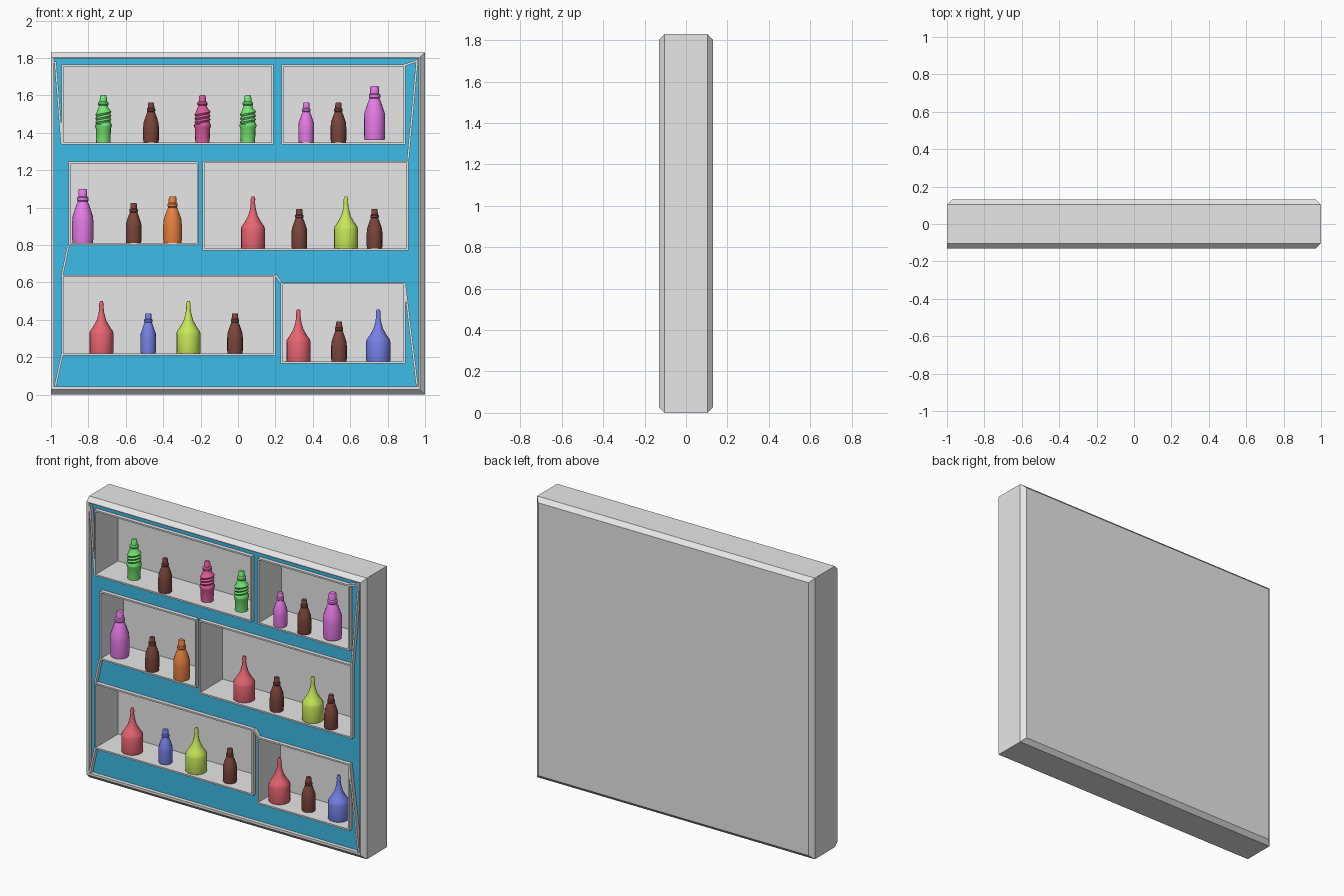
import bpy, bmesh, math
from mathutils import Matrix, Vector

cube = bpy.data.objects.get("Cube")
if cube:
    bpy.data.objects.remove(cube, do_unlink=True)


def material(name, r, g, b):
    m = bpy.data.materials.new(name)
    m.use_nodes = True
    m.diffuse_color = (r, g, b, 1)
    m.node_tree.nodes["Principled BSDF"].inputs["Base Color"].default_value = (r, g, b, 1)
    return m


grey = material("light grey", .8, .8, .8)
teal = material("panel blue", .053, .56, .9)
green = material("green", .17, .8, .17)
brown = material("brown", .2, .06, .045)
purple = material("purple", .8, .2, .8)
magenta = material("magenta", .75, .11, .35)
orange = material("orange", .8, .22, .05)
red = material("red", .8, .13, .17)
lime = material("lime", .57, .8, .1)
violet = material("violet blue", .18, .22, .8)


def finish(name, bm, *mats):
    bmesh.ops.recalc_face_normals(bm, faces=bm.faces)
    me = bpy.data.meshes.new(name)
    bm.to_mesh(me)
    bm.free()
    for m in mats:
        me.materials.append(m)
    ob = bpy.data.objects.new(name, me)
    bpy.context.collection.objects.link(ob)
    return ob


def add_box(bm, x0, x1, y0, y1, z0, z1):
    size = Matrix.Diagonal((x1 - x0, y1 - y0, z1 - z0, 1))
    centre = Vector((x0 + x1, y0 + y1, z0 + z1)) / 2
    bmesh.ops.create_cube(bm, size=1, matrix=Matrix.Translation(centre) @ size)


def cut(target, bm):
    cutter = finish("cutter", bm, grey)
    cutter.hide_render = True
    mod = target.modifiers.new("cut", 'BOOLEAN')
    mod.operation = 'DIFFERENCE'
    mod.solver = 'EXACT'
    mod.object = cutter
    bpy.context.view_layer.objects.active = target
    bpy.ops.object.modifier_apply(modifier=mod.name)
    bpy.data.objects.remove(cutter, do_unlink=True)


FRONT, PANEL, POCKET_BACK, RIM = -.13, -.105, .1, .01

# Compartments: left, right, bottom, top
pockets = [(-.944, .19, 1.337, 1.765), (.232, .895, 1.337, 1.765),
           (-.906, -.21, .8, 1.246), (-.19, .912, .77, 1.25),
           (-.944, .2, .21, .64), (.227, .895, .166, .6)]

# Cabinet: chamfered slab, all but one front edge
bm = bmesh.new()
add_box(bm, -1, 1, FRONT, -FRONT, 0, 1.83)
edges = []
for e in bm.edges:
    a, b = (v.co for v in e.verts)
    sharp_side = a.x < 0 and b.x < 0 and a.y < 0
    if a.y * b.y > 0 and not sharp_side:
        edges.append(e)
bmesh.ops.bevel(bm, geom=edges, offset=.027, segments=1, affect='EDGES')
cabinet = finish("cabinet", bm, grey, teal)

# Recessed front panel, then the compartments
bm = bmesh.new()
add_box(bm, -.983, .966, -.3, PANEL, .042, 1.798)
cut(cabinet, bm)
bm = bmesh.new()
for x0, x1, z0, z1 in pockets:
    add_box(bm, x0 + RIM, x1 - RIM, -.3, POCKET_BACK, z0 + RIM, z1 - RIM)
cut(cabinet, bm)
for p in cabinet.data.polygons:
    on_panel = p.normal.y < -.9 and abs(p.center.y - PANEL) < .003
    p.material_index = 1 if on_panel else 0

# Raised rims around the compartments
bm = bmesh.new()
for x0, x1, z0, z1 in pockets:
    for xa, xb in ((x0, x0 + RIM), (x1 - RIM, x1)):
        add_box(bm, xa, xb, FRONT, PANEL, z0, z1)
    for za, zb in ((z0, z0 + RIM), (z1 - RIM, z1)):
        add_box(bm, x0 + RIM, x1 - RIM, FRONT, PANEL, za, zb)
finish("compartment_rims", bm, grey)

# Slanted ribs joining rims to the frame
bm = bmesh.new()
for xa, za, xb, zb in [(-.977, 1.78, -.942, 1.34), (-.977, .045, -.94, .215),
                       (-.94, .64, -.906, .8), (.958, 1.79, .908, 1.25),
                       (.89, .6, .958, .045), (.89, 1.762, .96, 1.785),
                       (.2, .64, .23, .6)]:
    a, b = Vector((xa, 0, za)), Vector((xb, 0, zb))
    d = b - a
    side = Vector((d.z, 0, -d.x)).normalized() * .006
    face = bm.faces.new([bm.verts.new(p + s + Vector((0, PANEL, 0)))
                         for p, s in ((a, side), (b, side), (b, -side), (a, -side))])
    top = bmesh.ops.extrude_face_region(bm, geom=[face])["geom"]
    bmesh.ops.translate(bm, vec=(0, FRONT - PANEL, 0),
                        verts=[v for v in top if isinstance(v, bmesh.types.BMVert)])
finish("slanted_ribs", bm, grey)

# Bottle profiles: radius, height as fractions
slim = [(.94, 0), (1, .08), (1, .38), (.96, .5), (.62, .7), (.46, .77),
        (.54, .79), (.54, .84), (.42, .86), (.4, .98), (.33, 1)]
cone = [(.96, 0), (1, .03), (1, .38), (.94, .43), (.72, .5), (.4, .63),
        (.24, .76), (.18, .87), (.19, .95), (.12, 1)]
ribbed = [(.85, 0), (.9, .3), (1, .34), (1, .38)]
ribbed += [(.96 if i % 2 else .82, .42 + .04 * i) for i in range(7)]
ribbed += [(.62, .72), (.52, .78), (.62, .8), (.62, .84), (.45, .87), (.38, .98), (.3, 1)]


def bottle(name, profile, mat, x, y, z, radius, height, sides=16):
    bm = bmesh.new()
    rings = []
    for r, h in profile:
        tilt = .03 if profile is ribbed and .4 < h < .7 else 0
        ring = []
        for i in range(sides):
            a = math.tau * i / sides
            ring.append(bm.verts.new((radius * r * math.cos(a), radius * r * math.sin(a),
                                      height * (h + tilt * math.cos(a)))))
        rings.append(ring)
    for low, high in zip(rings, rings[1:]):
        for i in range(sides):
            j = (i + 1) % sides
            bm.faces.new((low[i], low[j], high[j], high[i]))
    bm.faces.new(rings[0])
    bm.faces.new(rings[-1])
    ob = finish(name, bm, mat)
    ob.location = (x, y, z)
    bpy.ops.object.select_all(action='DESELECT')
    ob.select_set(True)
    bpy.context.view_layer.objects.active = ob
    bpy.ops.object.shade_smooth_by_angle(angle=math.radians(35))


sizes = {"small": (slim, .042, .215), "medium": (slim, .05, .25), "large": (slim, .057, .29),
         "ribbed": (ribbed, .045, .255), "cone": (cone, .065, .28)}

# Shelves of bottles: floor height, then kind, colour, x, y
shelves = [
    (1.346, [("ribbed", green, -.72, -.04), ("small", brown, -.465, -.085),
             ("ribbed", magenta, -.19, -.045), ("ribbed", green, .053, -.04),
             ("small", purple, .365, -.085), ("small", brown, .537, -.085)]),
    (1.36, [("large", purple, .73, -.07)]),
    (.809, [("large", purple, -.83, -.03), ("small", brown, -.558, -.085),
            ("medium", orange, -.35, -.08)]),
    (.778, [("cone", red, .08, -.05), ("small", brown, .328, -.07),
            ("cone", lime, .577, -.055), ("small", brown, .73, -.085)]),
    (.219, [("cone", red, -.73, -.045), ("small", violet, -.48, -.06),
            ("cone", lime, -.265, -.05), ("small", brown, -.016, -.06)]),
    (.175, [("cone", red, .323, -.035), ("small", brown, .54, -.045),
            ("cone", violet, .75, -.035)]),
]
for floor, row in shelves:
    for kind, mat, x, y in row:
        profile, radius, height = sizes[kind]
        bottle(f"{kind}_{mat.name.replace(' ', '_')}_bottle", profile, mat,
               x, y, floor, radius, height)
